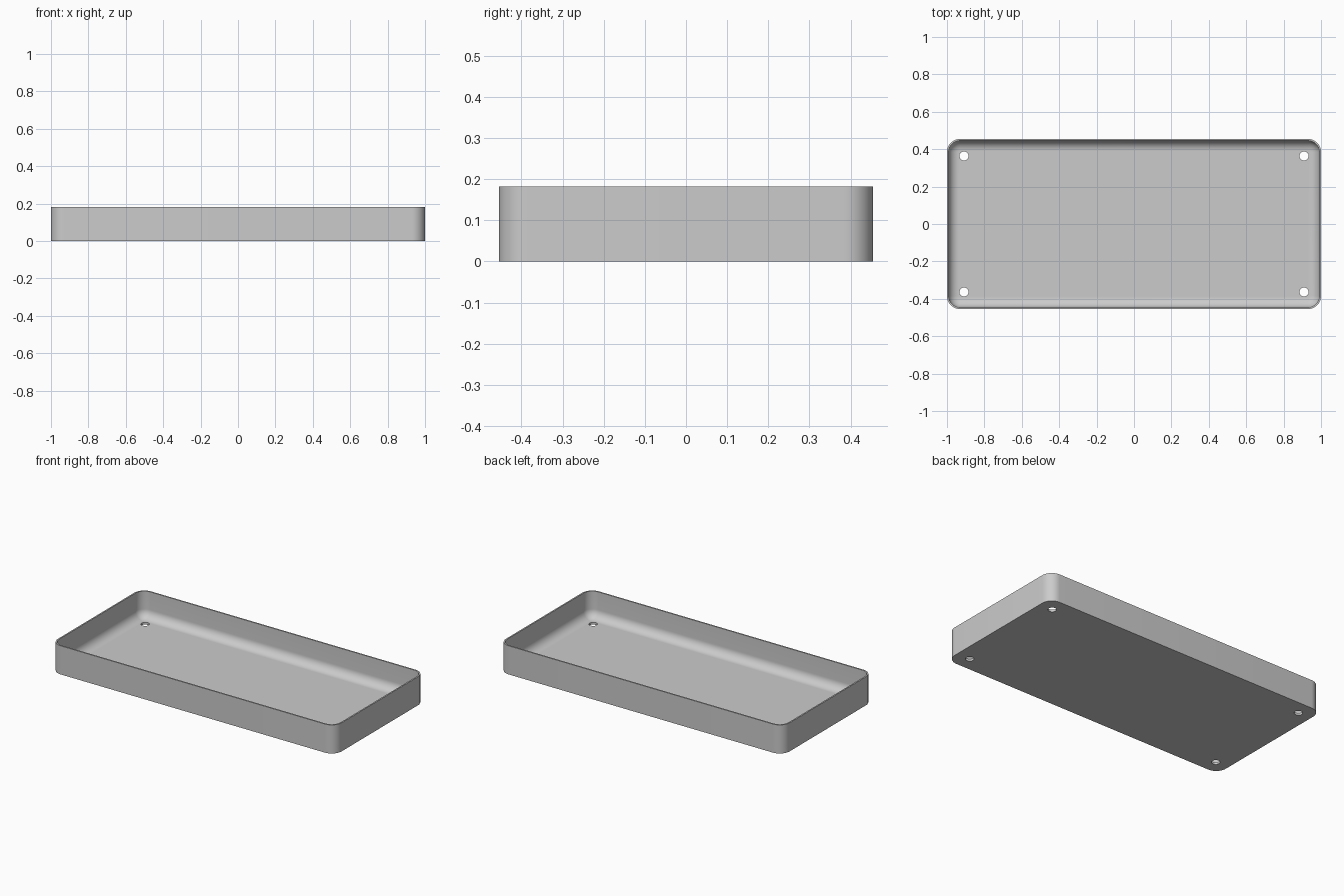
import bpy, bmesh
from math import sin, cos, pi

cube = bpy.data.objects.get("Cube")
if cube:
    bpy.data.objects.remove(cube)

HALF_X, HALF_Y, HEIGHT = 1.0, 0.4545, 0.182
CORNER, WALL, FLOOR, FILLET = 0.07, 0.009, 0.014, 0.055
ARC = 12

grey = bpy.data.materials.new("light grey")
grey.use_nodes = True
grey.diffuse_color = (0.6, 0.6, 0.6, 1)
grey.node_tree.nodes["Principled BSDF"].inputs["Base Color"].default_value = (0.6, 0.6, 0.6, 1)


def ring(bm, inset, z):
    """Rounded rectangle loop, inset from the outer footprint."""
    r = CORNER - inset
    verts = []
    for q, (sx, sy) in enumerate([(1, 1), (-1, 1), (-1, -1), (1, -1)]):
        for i in range(ARC + 1):
            a = (q + i / ARC) * pi / 2
            verts.append(bm.verts.new((sx * (HALF_X - CORNER) + r * cos(a),
                                       sy * (HALF_Y - CORNER) + r * sin(a), z)))
    return verts


# Tray shell: outer wall, rim, inner wall, filleted inner floor edge
bm = bmesh.new()
levels = [(0, 0), (0, HEIGHT), (WALL, HEIGHT)]
for i in range(ARC + 1):
    a = i / ARC * pi / 2
    levels.append((WALL + FILLET * (1 - cos(a)), FLOOR + FILLET * (1 - sin(a))))
rings = [ring(bm, inset, z) for inset, z in levels]
for low, high in zip(rings, rings[1:]):
    for i in range(len(low)):
        j = (i + 1) % len(low)
        bm.faces.new((low[i], low[j], high[j], high[i]))
bm.faces.new(rings[0][::-1])
bm.faces.new(rings[-1])
bmesh.ops.recalc_face_normals(bm, faces=bm.faces)
mesh = bpy.data.meshes.new("tray")
bm.to_mesh(mesh)
bm.free()
tray = bpy.data.objects.new("tray", mesh)
bpy.context.collection.objects.link(tray)
mesh.materials.append(grey)

# Screw holes through the floor near each corner
bpy.ops.object.select_all(action="DESELECT")
for sx in (-1, 1):
    for sy in (-1, 1):
        bpy.ops.mesh.primitive_cylinder_add(vertices=32, radius=0.0245, depth=0.1,
                                            location=(sx * 0.909, sy * 0.3636, 0))
        cutter = bpy.context.object
        cutter.name = "hole_cutter"
        cutter.data.materials.append(grey)
        cutter.hide_render = True
        cut = tray.modifiers.new("hole", "BOOLEAN")
        cut.object = cutter
        cut.solver = "EXACT"
        bpy.context.view_layer.objects.active = tray
        bpy.ops.object.modifier_apply(modifier=cut.name)
        bpy.data.objects.remove(cutter)

# Smooth shading with crisp rim and base edges
bpy.ops.object.select_all(action="DESELECT")
tray.select_set(True)
bpy.context.view_layer.objects.active = tray
bpy.ops.object.shade_smooth_by_angle(angle=pi / 6)
